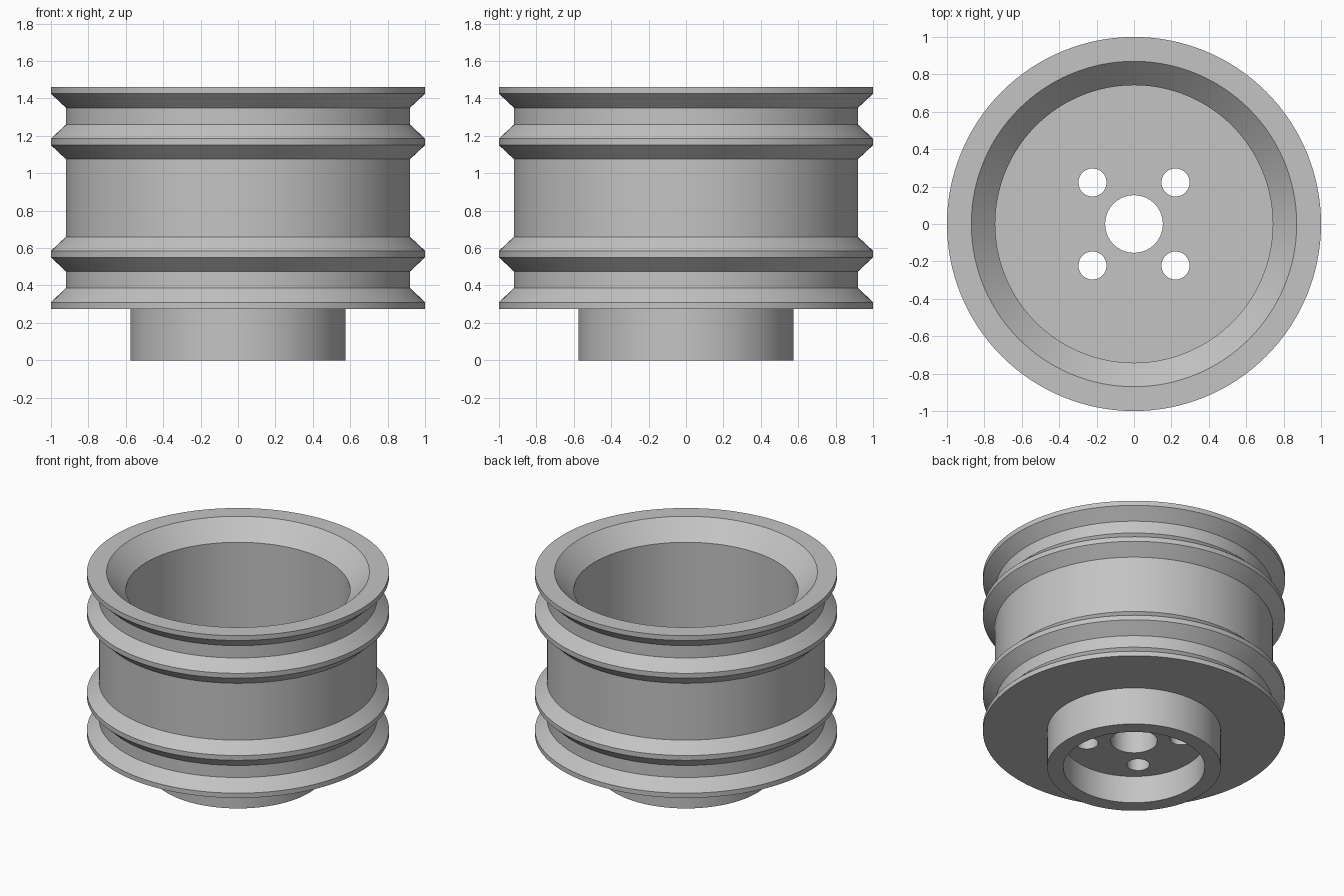
import bpy, bmesh, math

if "Cube" in bpy.data.objects:
    bpy.data.objects.remove(bpy.data.objects["Cube"])

SEGMENTS = 128

# Single grey metal
grey = bpy.data.materials.new("grey metal")
grey.diffuse_color = (0.55, 0.55, 0.55, 1)
grey.use_nodes = True
grey.node_tree.nodes["Principled BSDF"].inputs["Base Color"].default_value = grey.diffuse_color

# Radii and heights of the body
RIM, DRUM, HUB = 1.0, 0.92, 0.575
RECESS, BORE = 0.468, 0.154
TOP, FLOOR, RECESS_TOP = 1.46, 0.42, 0.20


def lathe(name, profile):
    """Revolve a closed (radius, z) outline round the z axis."""
    bm = bmesh.new()
    rings = []
    for i in range(SEGMENTS):
        a = 2 * math.pi * i / SEGMENTS
        rings.append([bm.verts.new((r * math.cos(a), r * math.sin(a), z))
                      for r, z in profile])
    n = len(profile)
    for i in range(SEGMENTS):
        p, q = rings[i], rings[(i + 1) % SEGMENTS]
        for j in range(n):
            k = (j + 1) % n
            bm.faces.new((p[j], q[j], q[k], p[k]))
    bmesh.ops.recalc_face_normals(bm, faces=bm.faces)
    mesh = bpy.data.meshes.new(name)
    bm.to_mesh(mesh)
    bm.free()
    obj = bpy.data.objects.new(name, mesh)
    bpy.context.collection.objects.link(obj)
    mesh.materials.append(grey)
    return obj


# Outline: hub, then two pairs of sloped flanges up the outside
profile = [(RECESS, 0), (HUB, 0), (HUB, 0.275),
           (RIM, 0.275), (RIM, 0.31), (DRUM, 0.387)]
for low, high in ((0.55, 0.585), (1.15, 1.185)):
    profile += [(DRUM, low - 0.075), (RIM, low),
                (RIM, high), (DRUM, high + 0.075)]
profile += [(DRUM, 1.35), (RIM, 1.425), (RIM, TOP)]
# Down the chamfered cup, through the bore and round the hub recess
profile += [(0.87, TOP), (0.742, 1.33), (0.742, FLOOR),
            (BORE, FLOOR), (BORE, RECESS_TOP), (RECESS, RECESS_TOP)]
pulley = lathe("pulley_body", profile)

# Four bolt holes through the web
bm = bmesh.new()
for sx in (-1, 1):
    for sy in (-1, 1):
        made = bmesh.ops.create_cone(bm, cap_ends=True, segments=48,
                                     radius1=0.075, radius2=0.075, depth=0.5)
        bmesh.ops.translate(bm, verts=made["verts"],
                            vec=(sx * 0.222, sy * 0.222, 0.32))
mesh = bpy.data.meshes.new("bolt_hole_cutter")
bm.to_mesh(mesh)
bm.free()
mesh.materials.append(grey)
cutter = bpy.data.objects.new("bolt_hole_cutter", mesh)
bpy.context.collection.objects.link(cutter)
cutter.hide_render = True

mod = pulley.modifiers.new("bolt holes", "BOOLEAN")
mod.operation = "DIFFERENCE"
mod.solver = "EXACT"
mod.object = cutter
bpy.context.view_layer.objects.active = pulley
pulley.select_set(True)
bpy.ops.object.modifier_apply(modifier=mod.name)
bpy.data.objects.remove(cutter)

# Smooth round walls, crisp edges
bpy.ops.object.shade_smooth_by_angle(angle=math.radians(25))
